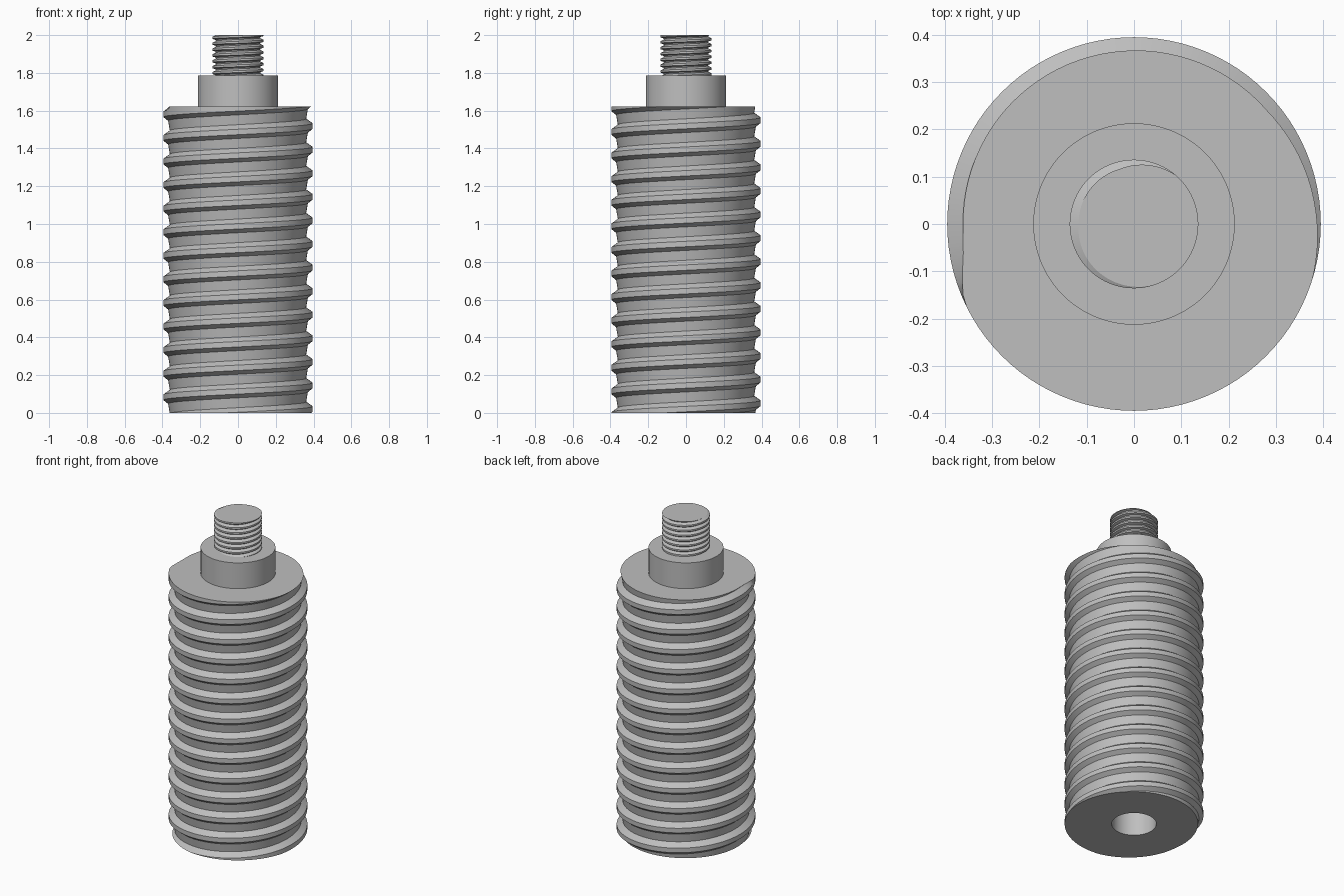
import bpy, bmesh
from math import radians, cos, sin, tau

cube = bpy.data.objects.get("Cube")
if cube:
    bpy.data.objects.remove(cube, do_unlink=True)

BODY_TOP, COLLAR_TOP, STUD_TOP = 1.623, 1.785, 2.0
STEPS = 96  # segments around one turn

steel = bpy.data.materials.new("steel_grey")
steel.use_nodes = True
grey = (0.52, 0.52, 0.52, 1)
steel.diffuse_color = grey
steel.node_tree.nodes["Principled BSDF"].inputs["Base Color"].default_value = grey


def finish(name, bm):
    bmesh.ops.recalc_face_normals(bm, faces=bm.faces[:])
    mesh = bpy.data.meshes.new(name)
    bm.to_mesh(mesh)
    bm.free()
    obj = bpy.data.objects.new(name, mesh)
    bpy.context.collection.objects.link(obj)
    mesh.materials.append(steel)
    return obj


def smooth(obj):
    bpy.ops.object.select_all(action="DESELECT")
    obj.select_set(True)
    bpy.context.view_layer.objects.active = obj
    bpy.ops.object.shade_smooth_by_angle(angle=radians(20))


def cylinder(name, radius, low, high):
    bm = bmesh.new()
    bmesh.ops.create_cone(bm, cap_ends=True, segments=STEPS, radius1=radius,
                          radius2=radius, depth=high - low)
    bmesh.ops.translate(bm, verts=bm.verts[:], vec=(0, 0, (low + high) / 2))
    return finish(name, bm)


def threaded_rod(name, low, high, pitch, profile, runout=None):
    """Sweep one thread pitch along a right-hand helix, then trim and cap it.
    The profile lists (angle at which the point meets the top, radius)."""
    crest = profile[0][1]
    turns = round((high - low) / pitch + 0.5)
    bm = bmesh.new()
    previous = None
    for i in range(-(turns + 1) * STEPS, 4 * STEPS + 1):
        angle = i * 360 / STEPS
        a = tau * i / STEPS
        row = []
        for meet, radius in profile:
            r = radius
            # the groove leaves the rod along a straight tangent
            if runout is not None and angle > runout and r < crest:
                past = radians(min(angle - runout, 60))
                r = min(crest, r / cos(past))
            z = high + pitch * (angle - meet) / 360
            row.append(bm.verts.new((r * cos(a), r * sin(a), z)))
        if previous:
            for k in range(len(row) - 1):
                bm.faces.new((previous[k], row[k], row[k + 1], previous[k + 1]))
        previous = row
    bmesh.ops.remove_doubles(bm, verts=bm.verts[:], dist=1e-5)
    for level, up in ((low, -1), (high, 1)):
        bmesh.ops.bisect_plane(bm, geom=bm.verts[:] + bm.edges[:] + bm.faces[:],
                               dist=1e-6, plane_co=(0, 0, level),
                               plane_no=(0, 0, up), clear_outer=True)
    rims = [e for e in bm.edges if e.is_boundary]
    bmesh.ops.holes_fill(bm, edges=rims, sides=0)
    return finish(name, bm)


# Main body with a wide trapezoid thread
body = threaded_rod("threaded_body", 0, BODY_TOP, BODY_TOP / 13,
                    [(260, 0.395), (343, 0.395), (400, 0.37), (550, 0.361), (620, 0.395)],
                    runout=540)

# Blind hole in the underside
cutter = cylinder("hole_cutter", 0.127, -0.1, 0.3)
cutter.hide_render = True
bore = body.modifiers.new("bore", "BOOLEAN")
bore.operation = "DIFFERENCE"
bore.solver = "EXACT"
bore.object = cutter
bpy.context.view_layer.objects.active = body
bpy.ops.object.modifier_apply(modifier=bore.name)
bpy.data.objects.remove(cutter, do_unlink=True)
smooth(body)

# Plain collar
smooth(cylinder("collar", 0.213, BODY_TOP, COLLAR_TOP))

# Fine threaded stud
smooth(threaded_rod("threaded_stud", COLLAR_TOP, STUD_TOP, 0.031,
                    [(290, 0.136), (410, 0.136), (465, 0.12), (540, 0.117), (650, 0.136)]))
